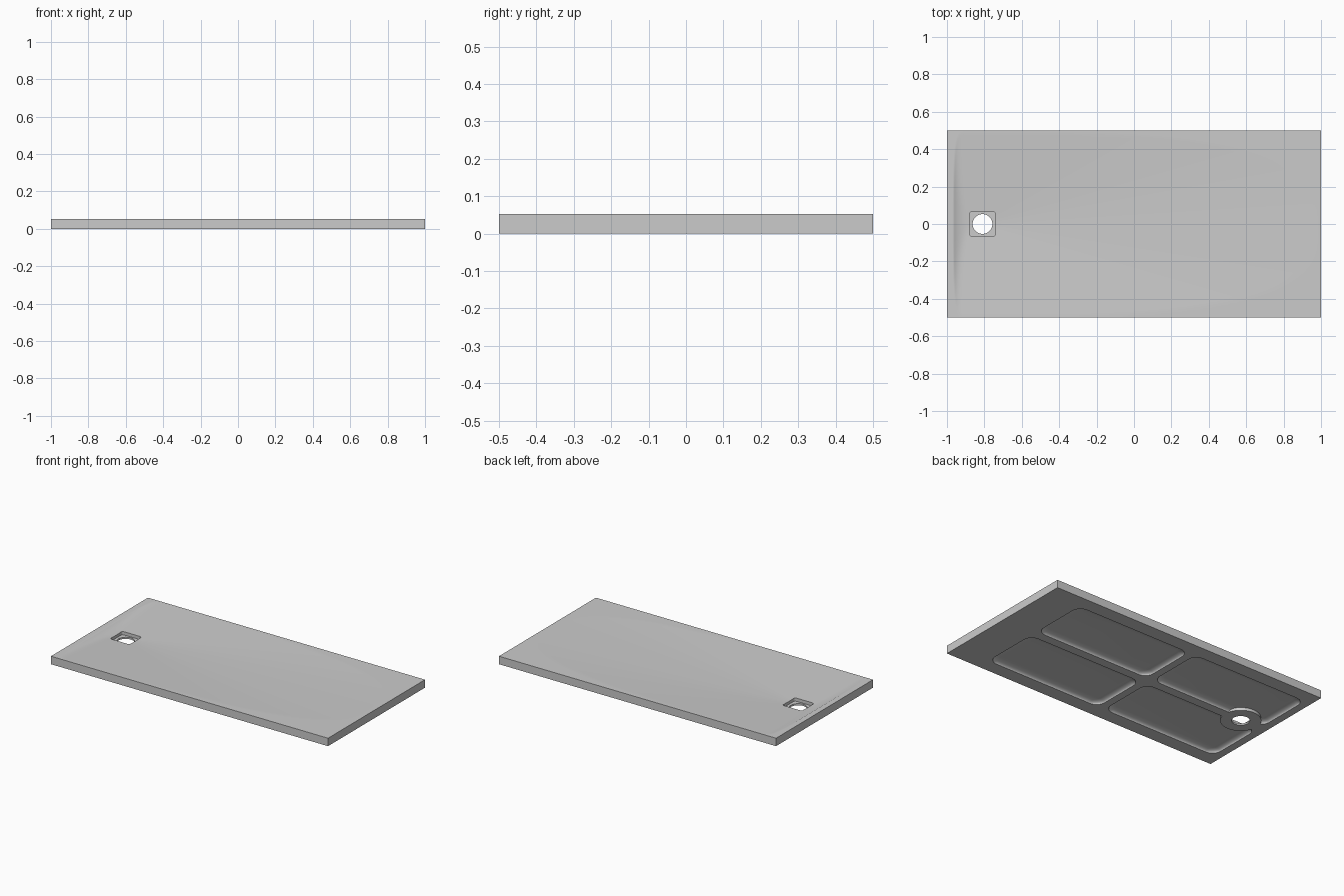
import bpy, bmesh, math
from mathutils import Vector

if "Cube" in bpy.data.objects:
    bpy.data.objects.remove(bpy.data.objects["Cube"], do_unlink=True)

HEIGHT = 0.052
FALL = 0.023            # drop of the basin at the drain
DRAIN_X = -0.81
POCKET_DEPTH = 0.02
FILLET = 0.045

grey = bpy.data.materials.new("light_grey")
grey.use_nodes = True
grey.diffuse_color = (0.6, 0.6, 0.6, 1)
grey.node_tree.nodes["Principled BSDF"].inputs["Base Color"].default_value = (0.6, 0.6, 0.6, 1)


def make_object(name, bm, helper=False):
    bmesh.ops.recalc_face_normals(bm, faces=bm.faces)
    mesh = bpy.data.meshes.new(name)
    bm.to_mesh(mesh)
    bm.free()
    mesh.materials.append(grey)
    ob = bpy.data.objects.new(name, mesh)
    bpy.context.collection.objects.link(ob)
    ob.hide_render = helper
    return ob


def subtract(target, cutter):
    """Cut one solid out of another and drop the cutter."""
    mod = target.modifiers.new("cut", "BOOLEAN")
    mod.operation = "DIFFERENCE"
    mod.solver = "EXACT"
    mod.object = cutter
    bpy.context.view_layer.objects.active = target
    bpy.ops.object.modifier_apply(modifier=mod.name)
    bpy.data.objects.remove(cutter, do_unlink=True)


def rounded_rect(cx, cy, hx, hy, r, steps=8):
    pts = []
    for i, (sx, sy) in enumerate([(1, 1), (-1, 1), (-1, -1), (1, -1)]):
        for k in range(steps + 1):
            a = math.pi / 2 * (i + k / steps)
            pts.append((cx + sx * (hx - r) + r * math.cos(a),
                        cy + sy * (hy - r) + r * math.sin(a)))
    return pts


def rounded_block(name, cx, cy, hx, hy, r, layers):
    """Stack rounded rectangles; each layer is (inset, z)."""
    bm = bmesh.new()
    rings = [[bm.verts.new((x, y, z)) for x, y in
              rounded_rect(cx, cy, hx - inset, hy - inset, r - inset)]
             for inset, z in layers]
    for low, high in zip(rings, rings[1:]):
        for i in range(len(low)):
            j = (i + 1) % len(low)
            bm.faces.new((low[i], low[j], high[j], high[i]))
    bm.faces.new(rings[0])
    bm.faces.new(rings[-1])
    return make_object(name, bm, True)


def cylinder(name, r_low, r_high, z0, z1):
    bm = bmesh.new()
    bmesh.ops.create_cone(bm, cap_ends=True, segments=64, radius1=r_low,
                          radius2=r_high, depth=z1 - z0)
    bmesh.ops.translate(bm, verts=bm.verts, vec=Vector((DRAIN_X, 0, (z0 + z1) / 2)))
    return make_object(name, bm, True)


def basin_height(x, y):
    """Surface falls from the rim to the drain, steeply at the drain end."""
    dx = x - DRAIN_X
    along = max(dx, 0) / 1.79
    end = max(-dx, 0) / 0.155
    across = abs(y) / 0.49
    s = (along ** 3 + across ** 3 + end ** 12) ** (1 / 3)
    return HEIGHT - FALL * max(0, 1 - s)


# Tray body: dished top, straight sides, flat underside
bm = bmesh.new()
bmesh.ops.create_grid(bm, x_segments=160, y_segments=80, size=1)
for v in bm.verts:
    v.co.x = -1 + 2 * ((v.co.x + 1) / 2) ** 1.5
    v.co.y *= 0.5
    v.co.z = basin_height(v.co.x, v.co.y)
rim = [e for e in bm.edges if e.is_boundary]
skirt = bmesh.ops.extrude_edge_only(bm, edges=rim)["geom"]
for v in skirt:
    if isinstance(v, bmesh.types.BMVert):
        v.co.z = 0
bmesh.ops.holes_fill(bm, edges=[e for e in bm.edges if e.is_boundary], sides=0)
tray = make_object("shower_tray", bm)

# Four underside pockets with curved walls, leaving a round boss at the drain
profile = [(0, -0.02), (0, 0)]
for k in range(1, 9):
    a = math.pi / 2 * k / 8
    profile.append((FILLET * (1 - math.cos(a)), POCKET_DEPTH * math.sin(a)))
for cx in (-0.535, 0.345):
    for side in (-1, 1):
        pocket = rounded_block("pocket_cutter", cx, side * 0.22, 0.415, 0.19, 0.06, profile)
        if cx < 0:
            subtract(pocket, cylinder("drain_boss", 0.125, 0.115, -0.04, 0.04))
        subtract(tray, pocket)

# Square recess and round drain hole
subtract(tray, rounded_block("recess_cutter", DRAIN_X, 0, 0.07, 0.064, 0.012,
                             [(0, 0.011), (0, 0.1)]))
subtract(tray, cylinder("hole_cutter", 0.053, 0.053, -0.05, 0.1))

# Smooth dish and fillets, sharp rims
bpy.ops.object.select_all(action="DESELECT")
tray.select_set(True)
bpy.context.view_layer.objects.active = tray
bpy.ops.object.shade_smooth_by_angle(angle=math.radians(35))
